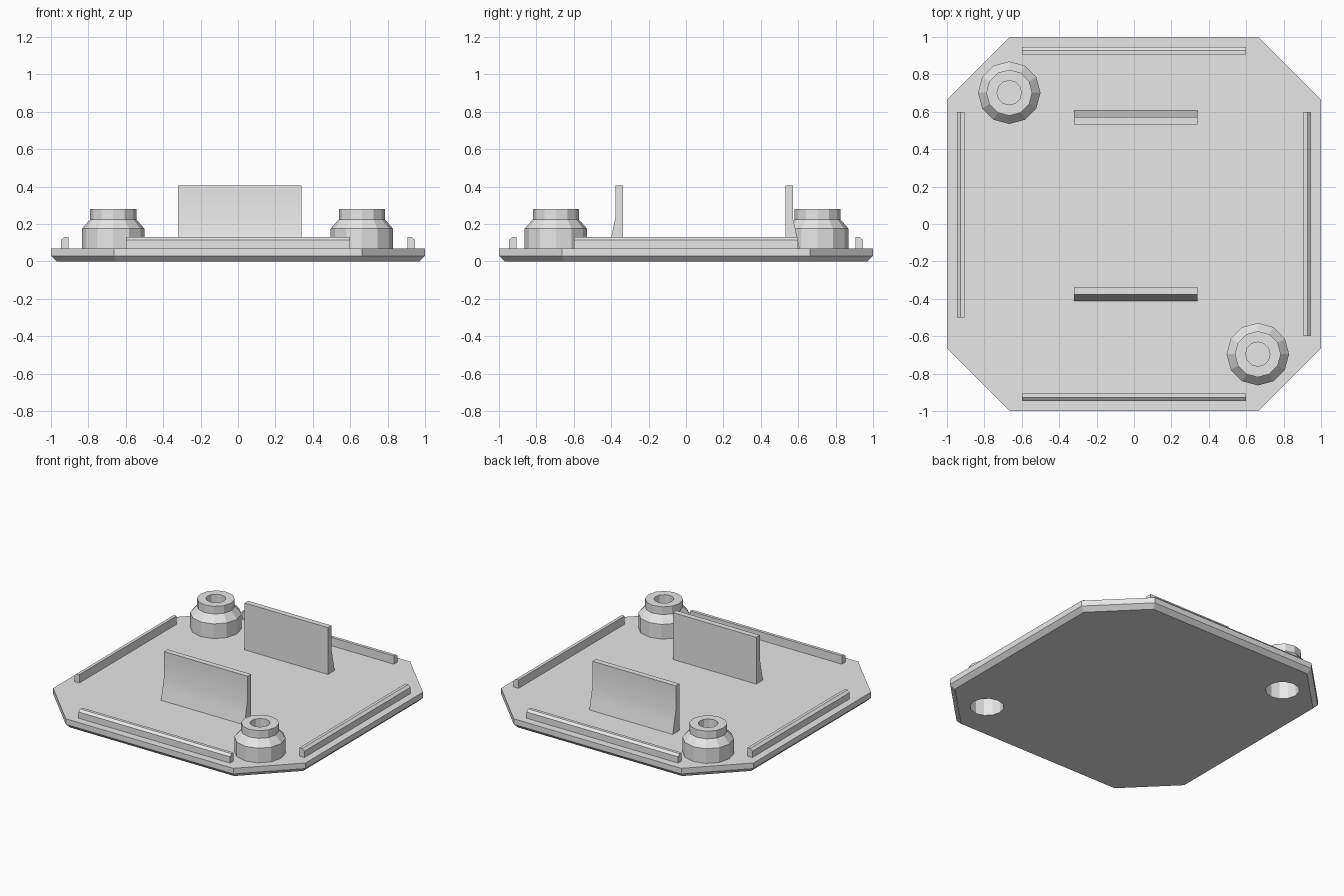
import bpy, bmesh, math
from mathutils import Vector

cube = bpy.data.objects.get("Cube")
if cube:
    bpy.data.objects.remove(cube, do_unlink=True)

grey = bpy.data.materials.new("light_grey")
grey.use_nodes = True
colour = (0.8, 0.8, 0.8, 1)
grey.diffuse_color = colour
grey.node_tree.nodes["Principled BSDF"].inputs["Base Color"].default_value = colour


def finish(name, bm):
    bmesh.ops.remove_doubles(bm, verts=bm.verts, dist=1e-5)
    bmesh.ops.recalc_face_normals(bm, faces=bm.faces)
    mesh = bpy.data.meshes.new(name)
    bm.to_mesh(mesh)
    bm.free()
    mesh.materials.append(grey)
    obj = bpy.data.objects.new(name, mesh)
    bpy.context.collection.objects.link(obj)
    return obj


def loft(name, rings):
    """Join equal-length point rings and cap both ends."""
    bm = bmesh.new()
    loops = [[bm.verts.new(p) for p in ring] for ring in rings]
    for a, b in zip(loops, loops[1:]):
        for i in range(len(a)):
            j = (i + 1) % len(a)
            bm.faces.new((a[i], a[j], b[j], b[i]))
    bm.faces.new(loops[0])
    bm.faces.new(loops[-1])
    return finish(name, bm)


def lathe(name, profile, centre, sides=12):
    """Spin (radius, height) points around an upright axis."""
    x, y = centre
    rings = [[(x + r * math.sin(math.tau * k / sides),
               y + r * math.cos(math.tau * k / sides), z) for k in range(sides)]
             for r, z in profile]
    return loft(name, rings)


def octagon(half, corner, z):
    pts = [(half, -corner), (half, corner), (corner, half), (-corner, half)]
    return [(s * x, s * y, z) for s in (1, -1) for x, y in pts]


def bar(name, profile, axis, start, end):
    """Extrude an (outward offset, height) profile along x or y."""
    def place(t, o, z):
        return (t, o, z) if axis == "x" else (o, t, z)
    return loft(name, [[place(t, o, z) for o, z in profile] for t in (start, end)])


# Cover plate with a chamfered underside
plate = loft("cover_plate", [octagon(0.97, 0.65, 0), octagon(1, 0.663, 0.03),
                             octagon(1, 0.663, 0.07)])

# Hollow stepped bosses, each with a screw recess through the plate
boss_profile = [(0.11, 0.07), (0.167, 0.07), (0.167, 0.175), (0.123, 0.225),
                (0.123, 0.28), (0.065, 0.28), (0.065, 0.18)]
for name, centre in (("back_boss", (-0.667, 0.702)), ("front_boss", (0.662, -0.696))):
    cutter = lathe("recess_cutter", [(0.11, -0.1), (0.11, 0.2)], centre)
    cutter.hide_render = True
    mod = plate.modifiers.new("recess", 'BOOLEAN')
    mod.object = cutter
    mod.operation = 'DIFFERENCE'
    mod.solver = 'EXACT'
    bpy.context.view_layer.objects.active = plate
    bpy.ops.object.modifier_apply(modifier=mod.name)
    bpy.data.objects.remove(cutter, do_unlink=True)
    lathe(name, [(0.11, 0.15)] + boss_profile, centre)
    # The loft's end caps close the recess ceiling and the bore floor

# Low edge rails, bevelled on the outer top edge
rail = [(0.906, 0.07), (0.946, 0.07), (0.946, 0.115), (0.928, 0.13), (0.906, 0.13)]
for name, axis, side, start in (("front_rail", "x", -1, -0.6), ("back_rail", "x", 1, -0.6),
                                ("right_rail", "y", -1, -0.5), ("left_rail", "y", 1, -0.6)):
    bar(name, [(side * o, z) for o, z in rail], axis, start, 0.6)

# Upright clips with a flared outer foot
clip = [(0, 0.07), (0.075, 0.07), (0.062, 0.13), (0.04, 0.23), (0.04, 0.405), (0, 0.405)]
for name, side, y in (("front_clip", -1, -0.338), ("back_clip", 1, 0.532)):
    obj = bar(name, [(y + side * o, z) for o, z in clip], "x", -0.32, 0.34)
    bpy.ops.object.select_all(action='DESELECT')
    obj.select_set(True)
    bpy.context.view_layer.objects.active = obj
    bpy.ops.object.shade_smooth_by_angle(angle=math.radians(30))
